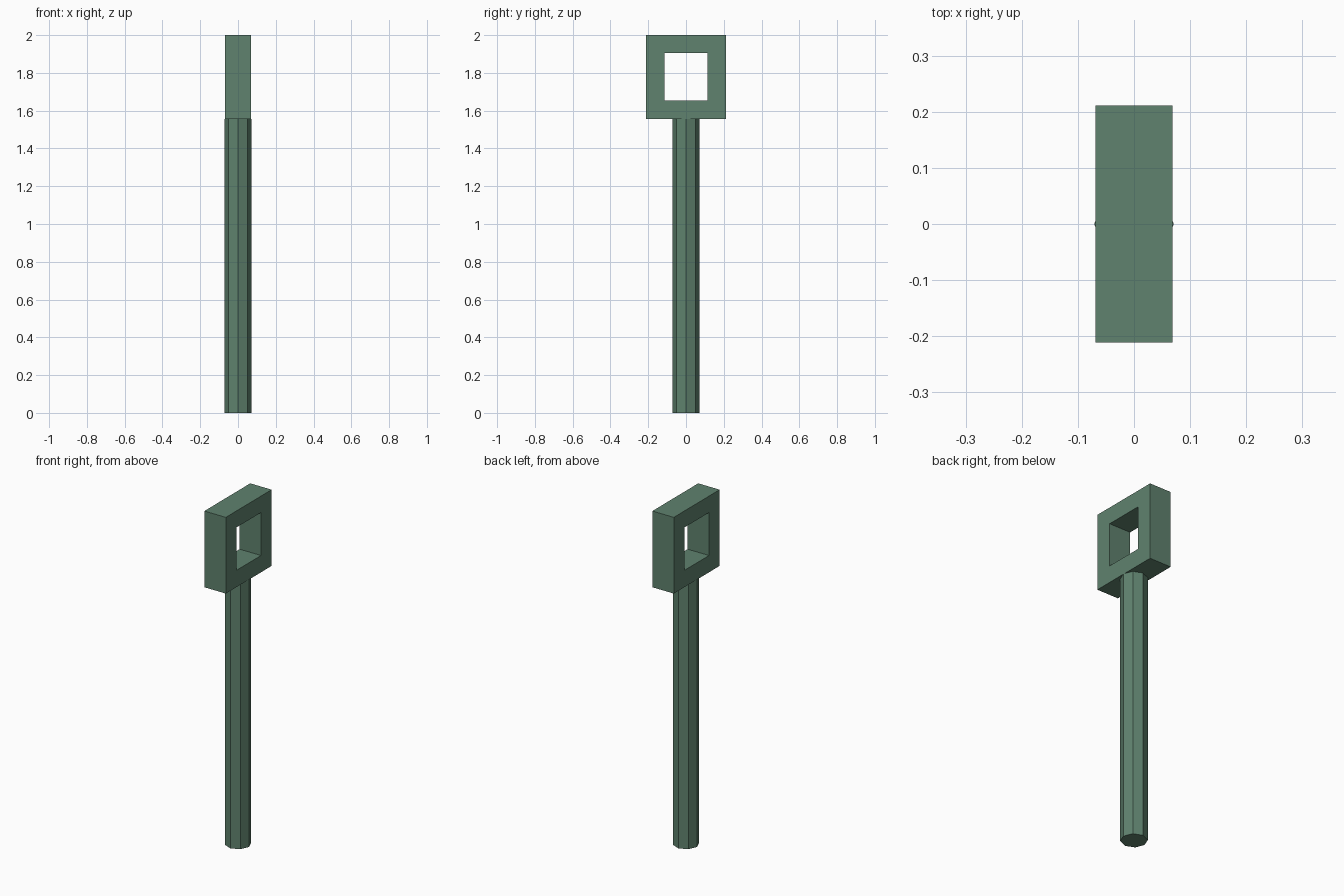
import bpy, bmesh
from math import cos, sin, pi

if "Cube" in bpy.data.objects:
    bpy.data.objects.remove(bpy.data.objects["Cube"])

green = bpy.data.materials.new("green")
green.diffuse_color = (0.115, 0.223, 0.156, 1)
green.use_nodes = True
green.node_tree.nodes["Principled BSDF"].inputs["Base Color"].default_value = green.diffuse_color


def make_object(name, bm):
    bmesh.ops.recalc_face_normals(bm, faces=bm.faces)
    mesh = bpy.data.meshes.new(name)
    bm.to_mesh(mesh)
    bm.free()
    mesh.materials.append(green)
    obj = bpy.data.objects.new(name, mesh)
    bpy.context.collection.objects.link(obj)
    return obj


# Eight-sided shaft with corners on the x and y axes
bm = bmesh.new()
ring = [bm.verts.new((0.071 * cos(i * pi / 4), 0.071 * sin(i * pi / 4), 0)) for i in range(8)]
base = bm.faces.new(ring)
top = bmesh.ops.extrude_face_region(bm, geom=[base], use_keep_orig=True)
top_verts = [g for g in top["geom"] if isinstance(g, bmesh.types.BMVert)]
bmesh.ops.translate(bm, verts=top_verts, vec=(0, 0, 1.556))
make_object("shaft", bm)


# Square eye: flat frame around a window, running through along x
def rectangle(bm, x, half_width, low, high):
    corners = [(-half_width, low), (half_width, low), (half_width, high), (-half_width, high)]
    return [bm.verts.new((x, y, z)) for y, z in corners]


bm = bmesh.new()
loops = [rectangle(bm, -0.069, 0.211, 1.556, 2.0),
         rectangle(bm, 0.069, 0.211, 1.556, 2.0),
         rectangle(bm, 0.069, 0.113, 1.654, 1.904),
         rectangle(bm, -0.069, 0.113, 1.654, 1.904)]
for k in range(4):
    a, b = loops[k], loops[(k + 1) % 4]
    for i in range(4):
        j = (i + 1) % 4
        bm.faces.new((a[i], a[j], b[j], b[i]))
make_object("eye_frame", bm)
